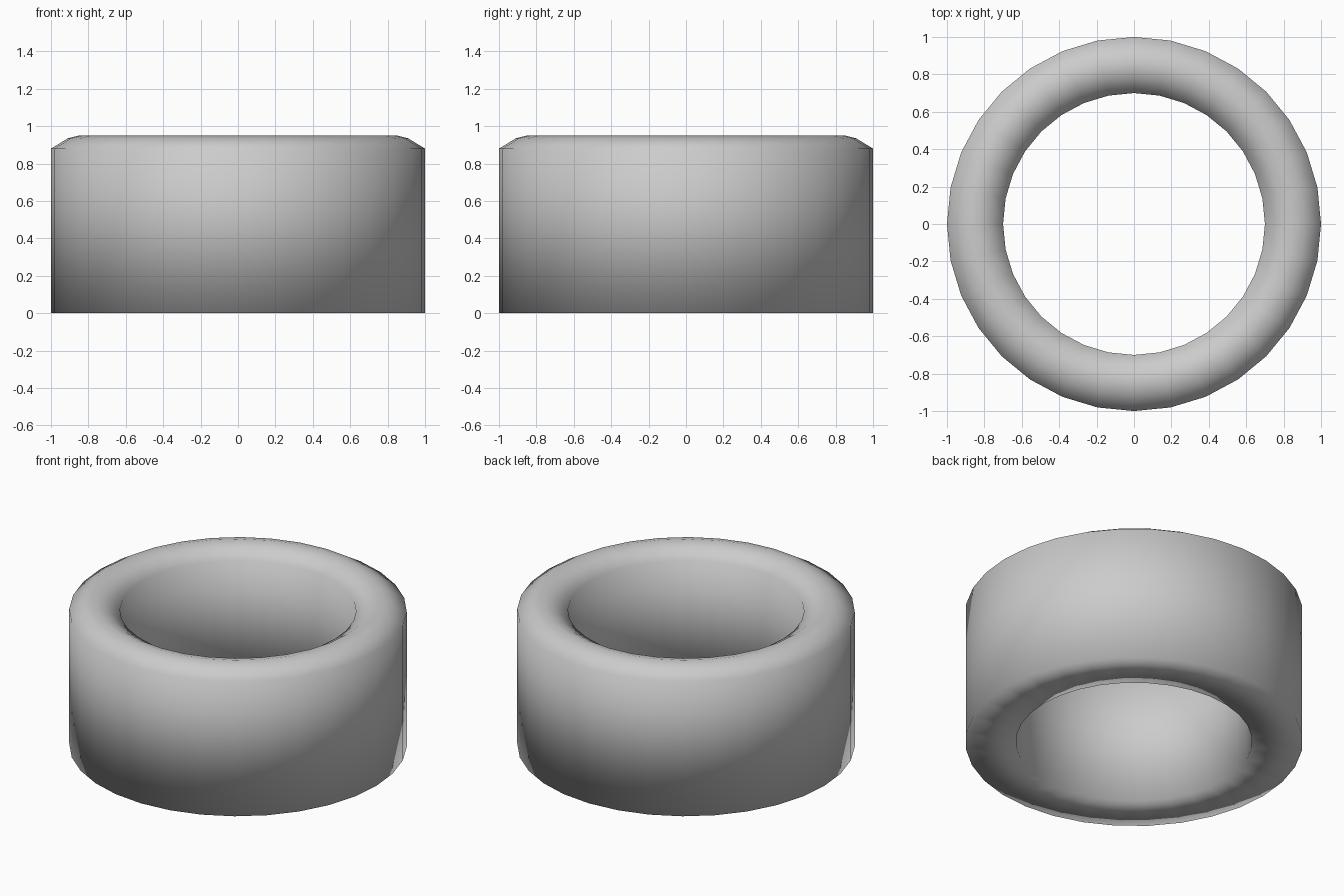
import bpy, bmesh
from math import cos, sin, tau

if "Cube" in bpy.data.objects:
    bpy.data.objects.remove(bpy.data.objects["Cube"])

SIDES = 32
# Closed cross-section (radius, z): straight walls, rounded top lip, flat base
profile = [(1, 0), (1, 0.88), (0.91, 0.935), (0.85, 0.95),
           (0.79, 0.935), (0.70, 0.88), (0.70, 0)]

# Revolve the section into a ring
bm = bmesh.new()
rings = [[bm.verts.new((r * cos(tau * i / SIDES), r * sin(tau * i / SIDES), z))
          for r, z in profile] for i in range(SIDES)]
n = len(profile)
for i in range(SIDES):
    a, b = rings[i], rings[(i + 1) % SIDES]
    for j in range(n):
        k = (j + 1) % n
        bm.faces.new((a[j], b[j], b[k], a[k])).smooth = True
bmesh.ops.recalc_face_normals(bm, faces=bm.faces)

mesh = bpy.data.meshes.new("ring")
bm.to_mesh(mesh)
bm.free()
bpy.context.collection.objects.link(bpy.data.objects.new("ring", mesh))
